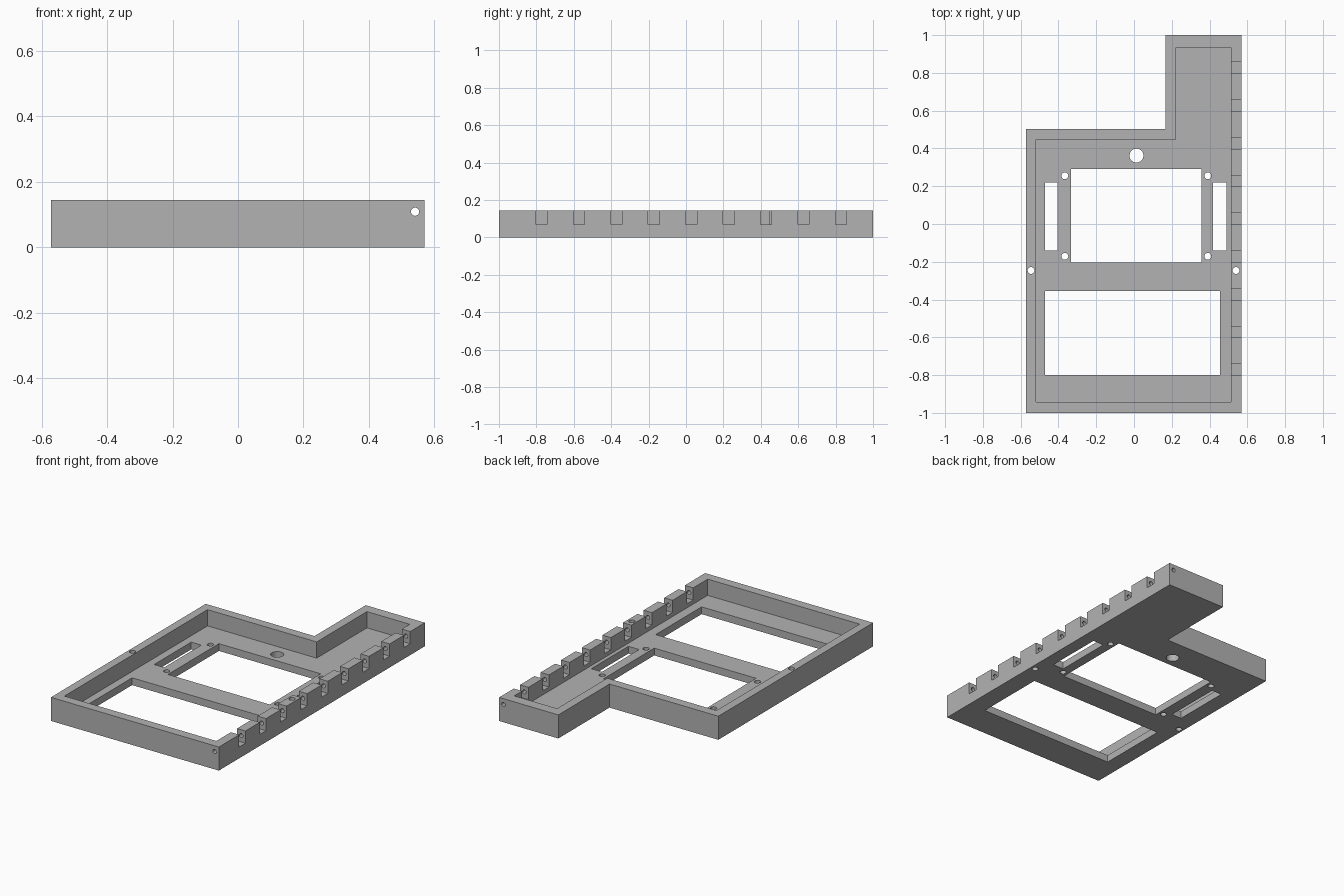
import bpy
import bmesh
from mathutils import Matrix, Vector

cube = bpy.data.objects.get("Cube")
if cube:
    bpy.data.objects.remove(cube, do_unlink=True)

HEIGHT, FLOOR = 0.145, 0.045
OVER = 0.05  # how far cutters overshoot the surfaces

grey = bpy.data.materials.new("plain grey")
grey.use_nodes = True
colour = (0.45, 0.45, 0.45, 1)
grey.diffuse_color = colour
grey.node_tree.nodes["Principled BSDF"].inputs["Base Color"].default_value = colour


def finish(name, bm):
    bmesh.ops.recalc_face_normals(bm, faces=bm.faces)
    mesh = bpy.data.meshes.new(name)
    bm.to_mesh(mesh)
    bm.free()
    mesh.materials.append(grey)
    obj = bpy.data.objects.new(name, mesh)
    bpy.context.collection.objects.link(obj)
    return obj


def prism(name, outline, z0, z1):
    """Extrude a flat outline from z0 up to z1."""
    bm = bmesh.new()
    face = bm.faces.new([bm.verts.new((x, y, z0)) for x, y in outline])
    ext = bmesh.ops.extrude_face_region(bm, geom=[face])
    verts = [v for v in ext["geom"] if isinstance(v, bmesh.types.BMVert)]
    bmesh.ops.translate(bm, verts=verts, vec=(0, 0, z1 - z0))
    return finish(name, bm)


def box(name, x0, x1, y0, y1, z0, z1):
    return prism(name, [(x0, y0), (x1, y0), (x1, y1), (x0, y1)], z0, z1)


def rod(name, centre, radius, length, axis="Z"):
    bm = bmesh.new()
    turn = Matrix.Rotation(1.5707963, 4, "X") if axis == "Y" else Matrix()
    bmesh.ops.create_cone(bm, cap_ends=True, segments=32, radius1=radius,
                          radius2=radius, depth=length,
                          matrix=Matrix.Translation(Vector(centre)) @ turn)
    return finish(name, bm)


def cut(target, cutter):
    """Subtract the cutter from the target, then discard it."""
    mod = target.modifiers.new("cut", "BOOLEAN")
    mod.operation = "DIFFERENCE"
    mod.solver = "EXACT"
    mod.object = cutter
    bpy.context.view_layer.objects.active = target
    bpy.ops.object.modifier_apply(modifier=mod.name)
    bpy.data.objects.remove(cutter, do_unlink=True)


def step_outline(left, right, front, back, shoulder, neck):
    return [(left, front), (right, front), (right, back),
            (neck, back), (neck, shoulder), (left, shoulder)]


# Stepped tray with a raised rim
tray = prism("tray", step_outline(-0.572, 0.57, -1, 1, 0.503, 0.168), 0, HEIGHT)
cut(tray, prism("pocket", step_outline(-0.52, 0.513, -0.943, 0.935, 0.447, 0.222),
                FLOOR, HEIGHT + OVER))

# Openings in the floor: screen, lower panel, two side slots
for x0, x1, y0, y1 in [(-0.334, 0.358, -0.203, 0.292),
                       (-0.472, 0.454, -0.8, -0.354),
                       (-0.472, -0.404, -0.14, 0.22),
                       (0.417, 0.49, -0.14, 0.22)]:
    cut(tray, box("opening", x0, x1, y0, y1, -OVER, FLOOR + 0.02))

# Screw holes around the screen and through the rim, and the cable hole
screws = [(x, y) for x in (-0.366, 0.391) for y in (-0.171, 0.255)]
screws += [(-0.545, -0.246), (0.54, -0.246)]
for x, y in screws:
    cut(tray, rod("screw_hole", (x, y, HEIGHT / 2), 0.018, 0.4))
cut(tray, rod("cable_hole", (0.013, 0.362, 0), 0.037, 0.2))

# Notches along the left rim, joined by a long hinge-pin bore
for i in range(9):
    y = -0.802 + 0.2 * i
    cut(tray, box("notch", 0.48, 0.62, y, y + 0.06, 0.07, HEIGHT + OVER))
cut(tray, rod("pin_bore", (0.541, 0, 0.109), 0.0125, 2.2, "Y"))
